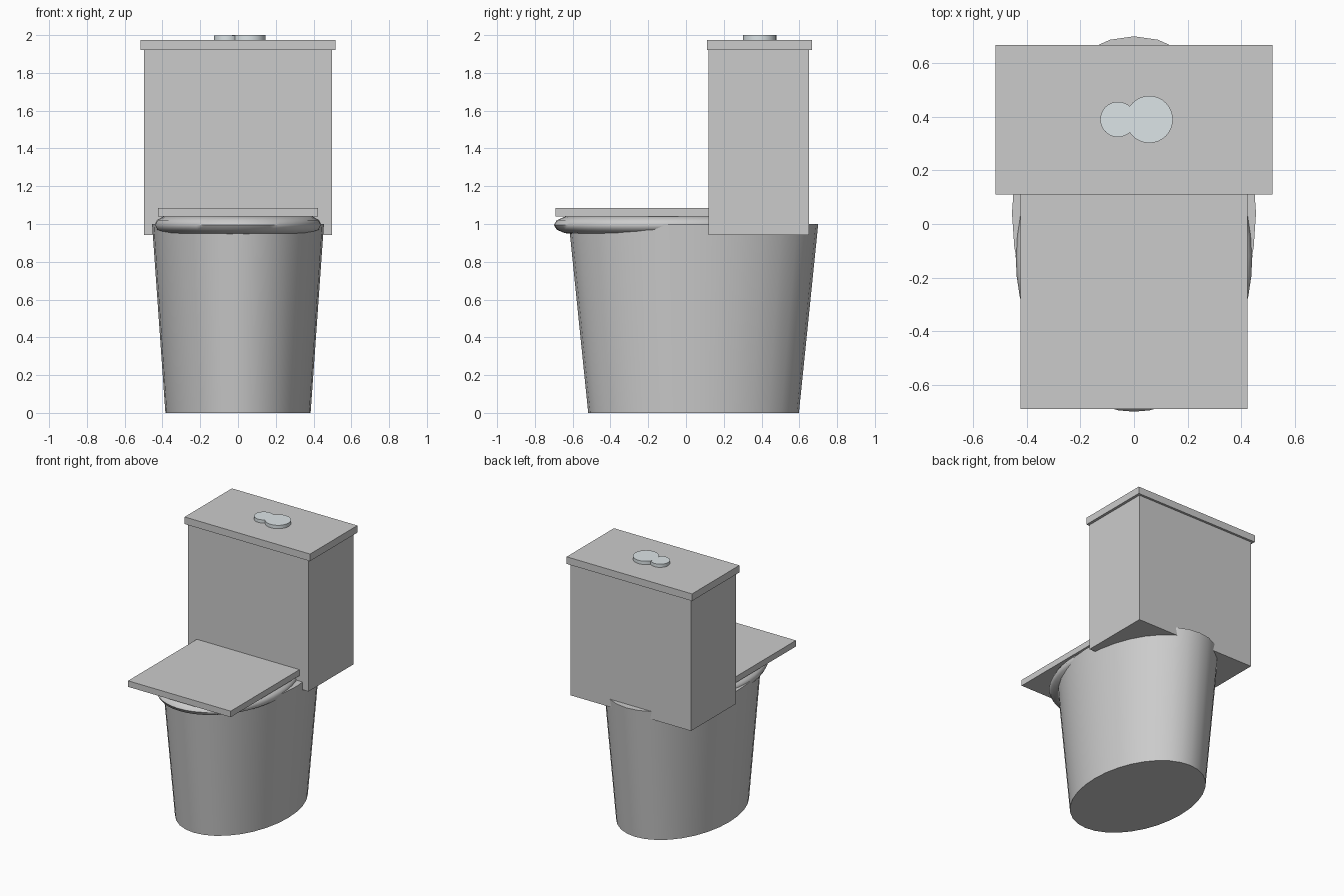
import bpy, math

if "Cube" in bpy.data.objects:
    bpy.data.objects.remove(bpy.data.objects["Cube"])


def box(name, x, y, z):
    """Box spanning the given (min, max) ranges."""
    r = (x, y, z)
    bpy.ops.mesh.primitive_cube_add(size=1, location=[(a + b) / 2 for a, b in r])
    o = bpy.context.object
    o.name = name
    o.scale = [b - a for a, b in r]
    bpy.ops.object.transform_apply(location=False, rotation=False, scale=True)
    return o


def smooth(o, name, scale, angle=40):
    o.name = name
    o.scale = scale
    bpy.ops.object.transform_apply(location=False, rotation=False, scale=True)
    bpy.ops.object.shade_smooth_by_angle(angle=math.radians(angle))
    return o


# Tapered oval bowl
bpy.ops.mesh.primitive_cone_add(vertices=32, radius1=0.845, radius2=1, depth=1,
                                location=(0, 0.04, 0.5))
smooth(bpy.context.object, "bowl", (0.455, 0.66, 1))

# Flattened ring seat
bpy.ops.mesh.primitive_torus_add(major_segments=48, minor_segments=12,
                                 major_radius=1, minor_radius=0.25,
                                 location=(0, -0.12, 0.995))
smooth(bpy.context.object, "seat", (0.353, 0.464, 0.2), 60)

# Seat lid, tank and tank lid
box("seat_lid", (-0.423, 0.423), (-0.69, 0.13), (1.04, 1.085))
box("tank", (-0.497, 0.497), (0.12, 0.65), (0.942, 1.925))
box("tank_lid", (-0.517, 0.517), (0.11, 0.667), (1.922, 1.975))

# Pair of flush buttons
chrome = bpy.data.materials.new("button_metal")
chrome.diffuse_color = (0.72, 0.78, 0.8, 1)
chrome.use_nodes = True
chrome.node_tree.nodes["Principled BSDF"].inputs["Base Color"].default_value = chrome.diffuse_color
for name, x, r, top in (("small_button", -0.06, 0.066, 1.999),
                        ("large_button", 0.057, 0.088, 2.0)):
    bpy.ops.mesh.primitive_cylinder_add(vertices=32, radius=r, depth=top - 1.97,
                                        location=(x, 0.39, (top + 1.97) / 2))
    b = smooth(bpy.context.object, name, (1, 1, 1))
    b.data.materials.append(chrome)
